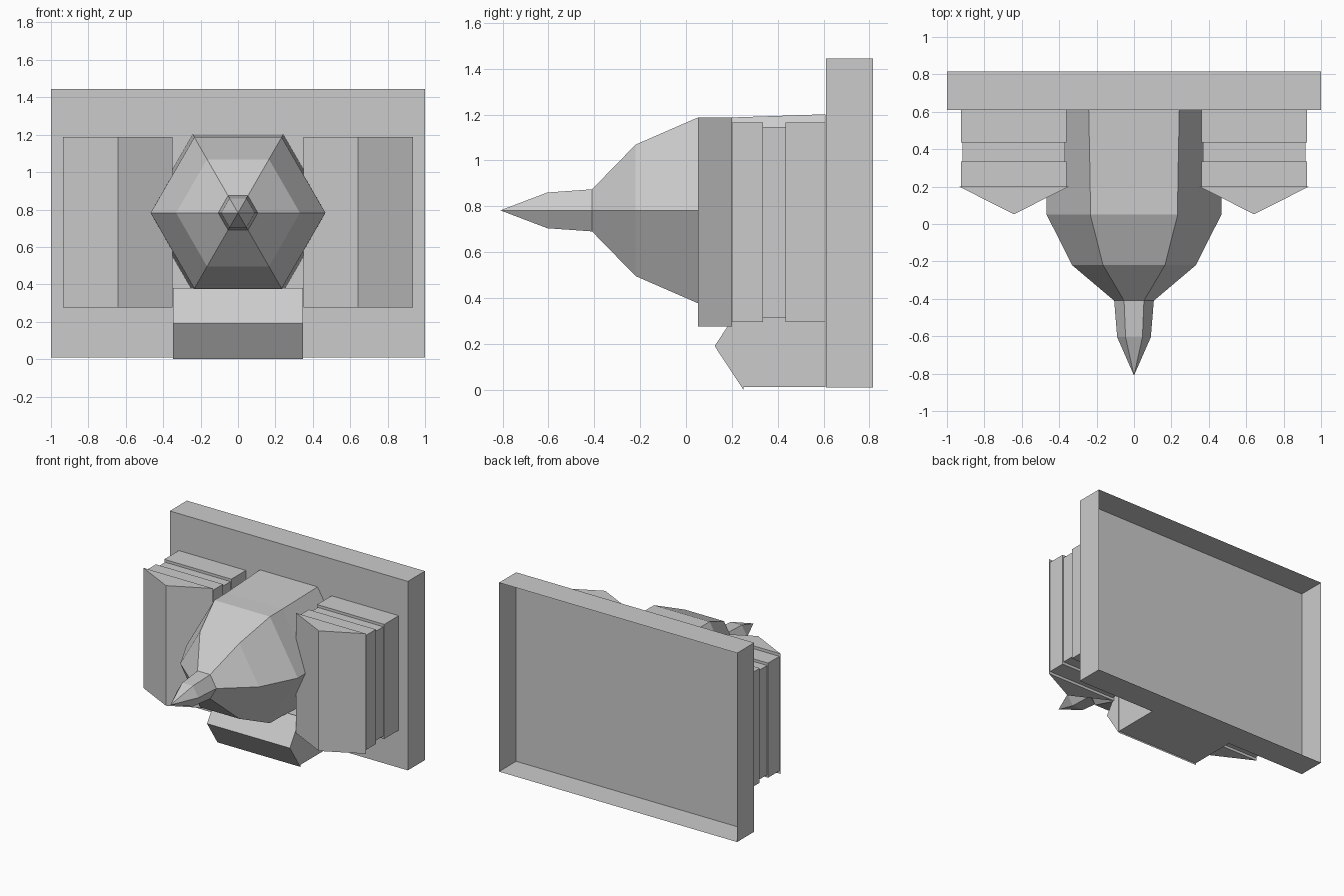
import bpy
import bmesh
from math import cos, sin, pi
from mathutils import Vector

cube = bpy.data.objects.get("Cube")
if cube:
    bpy.data.objects.remove(cube, do_unlink=True)

grey = bpy.data.materials.new("plain grey")
grey.use_nodes = True
grey.diffuse_color = (0.6, 0.6, 0.6, 1)
grey.node_tree.nodes["Principled BSDF"].inputs["Base Color"].default_value = (0.6, 0.6, 0.6, 1)


def finish(name, bm):
    bmesh.ops.recalc_face_normals(bm, faces=bm.faces)
    mesh = bpy.data.meshes.new(name)
    bm.to_mesh(mesh)
    bm.free()
    mesh.materials.append(grey)
    obj = bpy.data.objects.new(name, mesh)
    bpy.context.collection.objects.link(obj)
    return obj


def prism(name, points, offset):
    """Extrude a closed outline of 3D points by an offset."""
    bm = bmesh.new()
    face = bm.faces.new([bm.verts.new(p) for p in points])
    result = bmesh.ops.extrude_face_region(bm, geom=[face], use_keep_orig=True)
    moved = [v for v in result["geom"] if isinstance(v, bmesh.types.BMVert)]
    bmesh.ops.translate(bm, verts=moved, vec=Vector(offset))
    return finish(name, bm)


def box(name, x, y, z):
    outline = [(x[0], y[0], z[0]), (x[1], y[0], z[0]),
               (x[1], y[0], z[1]), (x[0], y[0], z[1])]
    return prism(name, outline, (0, y[1] - y[0], 0))


# Back panel: a shallow tray, open at the rear
panel = box("back_panel", (-1, 1), (0.61, 0.815), (0.01, 1.445))
bm = bmesh.new()
bm.from_mesh(panel.data)
rear = [f for f in bm.faces if f.calc_center_median().y > 0.8]
bmesh.ops.delete(bm, geom=rear, context="FACES")
bm.to_mesh(panel.data)
bm.free()

# Six-sided pointed body, lofted along y as (y, radius)
CENTRE = 0.782
bm = bmesh.new()
tip = bm.verts.new((0, -0.81, CENTRE))
rings = []
for y, r in [(-0.605, 0.09), (-0.41, 0.106), (-0.22, 0.331),
             (0.05, 0.467), (0.2, 0.468), (0.609, 0.484)]:
    rings.append([bm.verts.new((r * cos(i * pi / 3), y, CENTRE + r * sin(i * pi / 3)))
                  for i in range(6)])
for i in range(6):
    j = (i + 1) % 6
    bm.faces.new((tip, rings[0][i], rings[0][j]))
    for a, b in zip(rings, rings[1:]):
        bm.faces.new((a[i], b[i], b[j], a[j]))
bm.faces.new(rings[-1])
finish("pointed_body", bm)

# Side blocks: stepped slabs with a vertical-ridged wedge in front
for side, label in ((1, "left"), (-1, "right")):
    cx = side * 0.642
    slabs = [("rear", 0.435, 0.609, 0.282, 0.435),
             ("groove", 0.335, 0.435, 0.274, 0.415),
             ("front", 0.2, 0.335, 0.282, 0.435)]
    for part, y0, y1, half, height in slabs:
        box(f"{label}_block_{part}", (cx - half, cx + half), (y0, y1),
            (0.73 - height, 0.73 + height))
    prism(f"{label}_block_wedge",
          [(cx - 0.293, 0.2, 0.275), (cx, 0.052, 0.275), (cx + 0.293, 0.2, 0.275)],
          (0, 0, 0.912))

# Lower block with a horizontal-ridged wedge in front
box("lower_block", (-0.345, 0.345), (0.25, 0.609), (0.012, 0.37))
prism("lower_block_wedge",
      [(-0.348, 0.25, 0), (-0.348, 0.125, 0.19), (-0.348, 0.25, 0.38)],
      (0.696, 0, 0))
